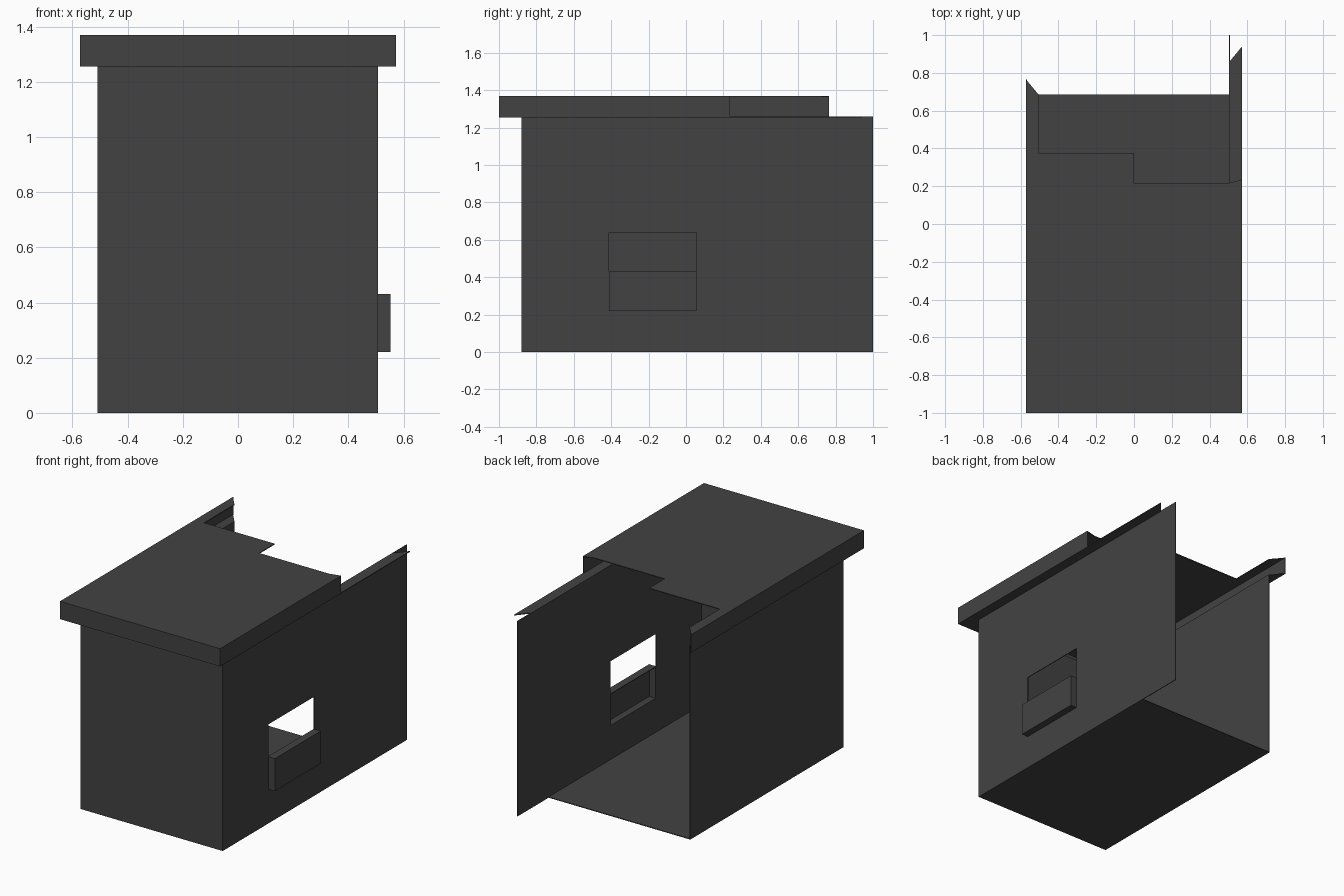
import bpy
import bmesh
from mathutils import Vector

cube = bpy.data.objects.get("Cube")
if cube:
    bpy.data.objects.remove(cube, do_unlink=True)

charcoal = bpy.data.materials.new("charcoal grey")
charcoal.use_nodes = True
GREY = (0.055, 0.055, 0.055, 1)
charcoal.diffuse_color = GREY
charcoal.node_tree.nodes["Principled BSDF"].inputs["Base Color"].default_value = GREY

SKIN = 0.005                      # thickness of every sheet
LEFT, RIGHT, FRONT = 0.507, -0.51, -0.88
EAVE, EAVE_FRONT = 0.572, -1.0
WALL_TOP, ROOF_TOP = 1.255, 1.37


def plate(name, axis, start, outline, thickness=SKIN):
    """Extrude a flat outline along one axis; the outline uses the other two in order."""
    def point(p):
        co = list(p)
        co.insert("xyz".index(axis), start)
        return co
    bm = bmesh.new()
    face = bm.faces.new([bm.verts.new(point(p)) for p in outline])
    move = Vector([thickness if a == axis else 0 for a in "xyz"])
    new = bmesh.ops.extrude_face_region(bm, geom=[face])["geom"]
    bmesh.ops.translate(bm, vec=move, verts=[v for v in new if isinstance(v, bmesh.types.BMVert)])
    bmesh.ops.recalc_face_normals(bm, faces=bm.faces)
    mesh = bpy.data.meshes.new(name)
    bm.to_mesh(mesh)
    bm.free()
    mesh.materials.append(charcoal)
    obj = bpy.data.objects.new(name, mesh)
    bpy.context.collection.objects.link(obj)
    return obj


def rect(a0, a1, b0, b1):
    return [(a0, b0), (a1, b0), (a1, b1), (a0, b1)]


# Floor and walls; the back is open and the left wall runs further back
plate("floor", "z", 0, rect(RIGHT, LEFT, FRONT, 0.685))
plate("front_wall", "y", FRONT, rect(RIGHT, LEFT, 0, WALL_TOP))
plate("right_wall", "x", RIGHT, rect(FRONT, 0.688, 0, WALL_TOP))
left_wall = plate("left_wall", "x", LEFT - SKIN, rect(FRONT, 1.0, 0, 1.26))

# Window opening cut through the left wall
W0, W1, SILL, LEDGE, HEAD = -0.412, 0.056, 0.22, 0.43, 0.64
cutter = plate("window_cutter", "x", LEFT - 0.05, rect(W0, W1, SILL, HEAD), 0.1)
cutter.hide_render = True
cutter.hide_set(True)
cut = left_wall.modifiers.new("window", "BOOLEAN")
cut.operation = "DIFFERENCE"
cut.solver = "EXACT"
cut.object = cutter

# Shallow box below the window, open towards the room
OUT = 0.552
plate("window_box_face", "x", OUT - SKIN, rect(W0, W1, SILL, LEDGE))
for label, z in (("bottom", SILL), ("top", LEDGE - SKIN)):
    plate("window_box_" + label, "z", z, rect(LEFT - SKIN, OUT, W0, W1))
for label, y in (("front", W0), ("back", W1 - SKIN)):
    plate("window_box_" + label, "y", y, rect(LEFT - SKIN, OUT, SILL, LEDGE))

# Roof sheet with stepped back edge and a strip along the right eave
plate("roof", "z", ROOF_TOP - SKIN, [
    (-EAVE, EAVE_FRONT), (EAVE, EAVE_FRONT), (EAVE, 0.235), (0.5, 0.217),
    (0, 0.217), (0, 0.375), (-0.505, 0.375), (-0.505, 0.685), (-EAVE, 0.765)])

# Fascia boards around three sides
plate("front_fascia", "y", EAVE_FRONT, rect(-EAVE, EAVE, WALL_TOP, ROOF_TOP))
plate("right_fascia", "x", -EAVE, rect(EAVE_FRONT, 0.765, WALL_TOP, ROOF_TOP))
plate("left_fascia", "x", EAVE - SKIN, rect(EAVE_FRONT, 0.235, WALL_TOP, ROOF_TOP))

# Soffit joining the walls to the fascia
plate("soffit", "z", WALL_TOP, [
    (-EAVE, 0.765), (-EAVE, EAVE_FRONT), (EAVE, EAVE_FRONT), (EAVE, 0.94),
    (0.502, 0.855), (0.502, FRONT), (-0.505, FRONT), (-0.505, 0.685)])
